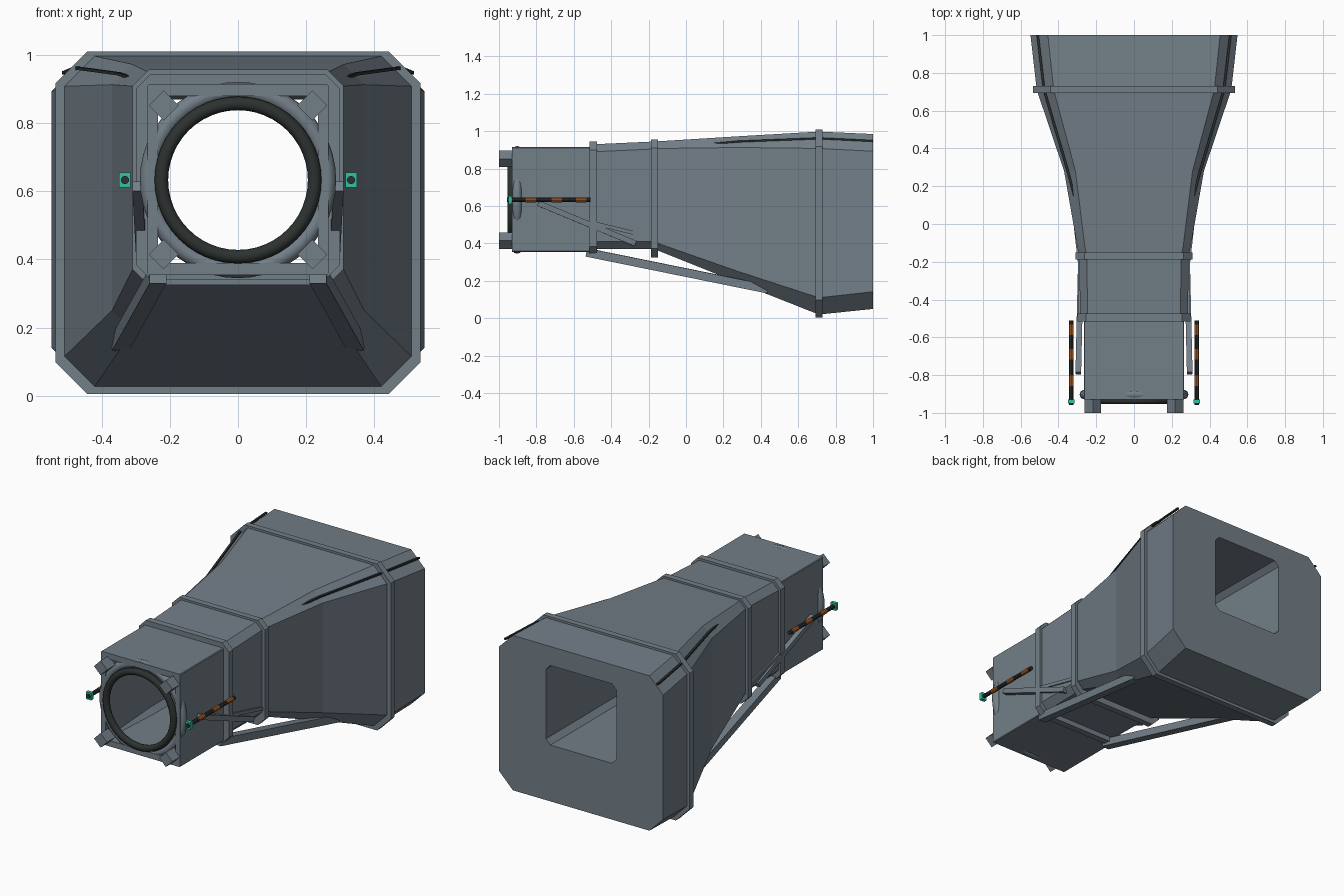
import bpy, bmesh, math
from mathutils import Vector, Matrix

cube = bpy.data.objects.get("Cube")
if cube:
    bpy.data.objects.remove(cube, do_unlink=True)


def material(name, rgb):
    m = bpy.data.materials.new(name)
    m.use_nodes = True
    m.diffuse_color = (*rgb, 1)
    m.node_tree.nodes["Principled BSDF"].inputs["Base Color"].default_value = (*rgb, 1)
    return m


GREY = material("hull grey", (0.17, 0.21, 0.245))
BLACK = material("soft black", (0.025, 0.032, 0.03))
ORANGE = material("signal orange", (0.5, 0.13, 0.02))
TEAL = material("tip teal", (0.03, 0.55, 0.38))


def finish(name, bm, mat):
    bmesh.ops.recalc_face_normals(bm, faces=bm.faces)
    me = bpy.data.meshes.new(name)
    bm.to_mesh(me)
    bm.free()
    me.materials.append(mat)
    ob = bpy.data.objects.new(name, me)
    bpy.context.collection.objects.link(ob)
    return ob


def octagon(y, half, low, high, cut):
    """Rectangle across y with its four corners cut off."""
    a, b, c, d = half - cut, high - cut, low + cut, half
    return [(a, y, high), (d, y, b), (d, y, c), (a, y, low),
            (-a, y, low), (-d, y, c), (-d, y, b), (-a, y, high)]


def loft(name, sections, mat):
    """Closed hollow shell: the last section joins back to the first."""
    bm = bmesh.new()
    loops = [[bm.verts.new(p) for p in octagon(*s)] for s in sections]
    for i, loop in enumerate(loops):
        nxt = loops[(i + 1) % len(loops)]
        for j in range(8):
            k = (j + 1) % 8
            bm.faces.new((loop[j], loop[k], nxt[k], nxt[j]))
    return finish(name, bm, mat)


def bar(name, start, end, width, height, mat):
    """Box beam between two points."""
    p, q = Vector(start), Vector(end)
    along = (q - p).normalized()
    side = along.cross(Vector((0, 0, 1))).normalized()
    up = side.cross(along)
    rot = Matrix((side, along, up)).transposed().to_4x4()
    bm = bmesh.new()
    bmesh.ops.create_cube(bm, size=1, matrix=Matrix.Translation((p + q) / 2) @ rot
                          @ Matrix.Diagonal((width, (q - p).length, height, 1)))
    return finish(name, bm, mat)


def hoop(name, y, major, minor, mat):
    bpy.ops.mesh.primitive_torus_add(
        location=(0, y, AXIS), rotation=(math.pi / 2, 0, 0), major_radius=major,
        minor_radius=minor, major_segments=48, minor_segments=10)
    ob = bpy.context.object
    ob.name = name
    ob.data.materials.append(mat)
    bpy.ops.object.shade_smooth()


def rod(name, x, y0, y1, radius, mat):
    bm = bmesh.new()
    bmesh.ops.create_cone(bm, cap_ends=True, segments=10, radius1=radius, radius2=radius,
                          depth=y1 - y0, matrix=Matrix.Translation((x, (y0 + y1) / 2, AXIS))
                          @ Matrix.Rotation(math.pi / 2, 4, 'X'))
    finish(name, bm, mat)


AXIS = 0.633

# Flared hull with a straight corridor through it
loft("hull", [
    (-0.93, 0.265, 0.355, 0.915, 0.004),
    (-0.50, 0.265, 0.355, 0.915, 0.004),
    (-0.50, 0.285, 0.37, 0.93, 0.04),
    (-0.17, 0.29, 0.37, 0.945, 0.04),
    (-0.12, 0.30, 0.35, 0.948, 0.04),
    (0.28, 0.37, 0.19, 0.973, 0.06),
    (0.71, 0.515, 0.02, 0.998, 0.09),
    (1.00, 0.548, 0.05, 0.985, 0.092),
    (1.00, 0.235, 0.39, 0.87, 0.03),
    (-0.50, 0.235, 0.39, 0.88, 0.03),
    (-0.93, 0.235, 0.39, 0.88, 0.004)], GREY)

# Raised collars
for label, y0, y1, half, low, high, cut in (
        ("front", -0.515, -0.475, 0.30, 0.34, 0.945, 0.045),
        ("middle", -0.187, -0.15, 0.31, 0.325, 0.957, 0.047),
        ("rear", 0.693, 0.73, 0.535, 0.005, 1.01, 0.092)):
    inner = (0.25, 0.375, 0.895, 0.02)
    loft(label + "_collar", [(y0, half, low, high, cut), (y1, half, low, high, cut),
                             (y1, *inner), (y0, *inner)], GREY)

# Docking rings at the mouth
hoop("docking_seal", -0.935, 0.225, 0.02, BLACK)
hoop("inner_ring", -0.903, 0.262, 0.026, GREY)

for s, side in ((1, "left"), (-1, "right")):
    # Diamond latches on the mouth corners
    for z, level in ((0.852, "upper"), (0.415, "lower")):
        bm = bmesh.new()
        bmesh.ops.create_cube(bm, size=1, matrix=Matrix.Translation((s * 0.218, -0.96, z))
                              @ Matrix.Rotation(math.pi / 4, 4, 'Y')
                              @ Matrix.Diagonal((0.062, 0.08, 0.062, 1)))
        finish(f"{side}_{level}_latch", bm, GREY)

    # Banded probe with a bright tip
    rod(side + "_probe", s * 0.332, -0.955, -0.51, 0.012, BLACK)
    for i, y in enumerate((-0.83, -0.69, -0.56)):
        rod(f"{side}_probe_band_{i + 1}", s * 0.332, y - 0.028, y + 0.028, 0.0135, ORANGE)
    bar(side + "_probe_tip", (s * 0.332, -0.95, AXIS), (s * 0.332, -0.93, AXIS),
        0.034, 0.044, TEAL)
    rod(side + "_probe_socket", s * 0.332, -0.958, -0.94, 0.012, BLACK)

    # Crossed side braces
    bar(side + "_brace", (s * 0.295, -0.79, 0.615), (s * 0.283, -0.27, 0.4), 0.03, 0.03, GREY)
    bar(side + "_cross_brace", (s * 0.285, -0.50, 0.51), (s * 0.287, -0.17, 0.43),
        0.02, 0.02, GREY)

    # Keel beams below the flare
    bar(side + "_keel_beam", (s * 0.235, -0.53, 0.352), (s * 0.345, 0.44, 0.155),
        0.05, 0.045, GREY)

    # Dark trim along the upper cut corners
    path = [(0.305, 0.11, 0.93), (0.35, 0.28, 0.945), (0.476, 0.71, 0.962), (0.51, 1.0, 0.948)]
    for i in range(3):
        a, b = ((s * x, y, z) for x, y, z in path[i:i + 2])
        bar(f"{side}_trim_{i + 1}", a, b, 0.012, 0.009, BLACK)
